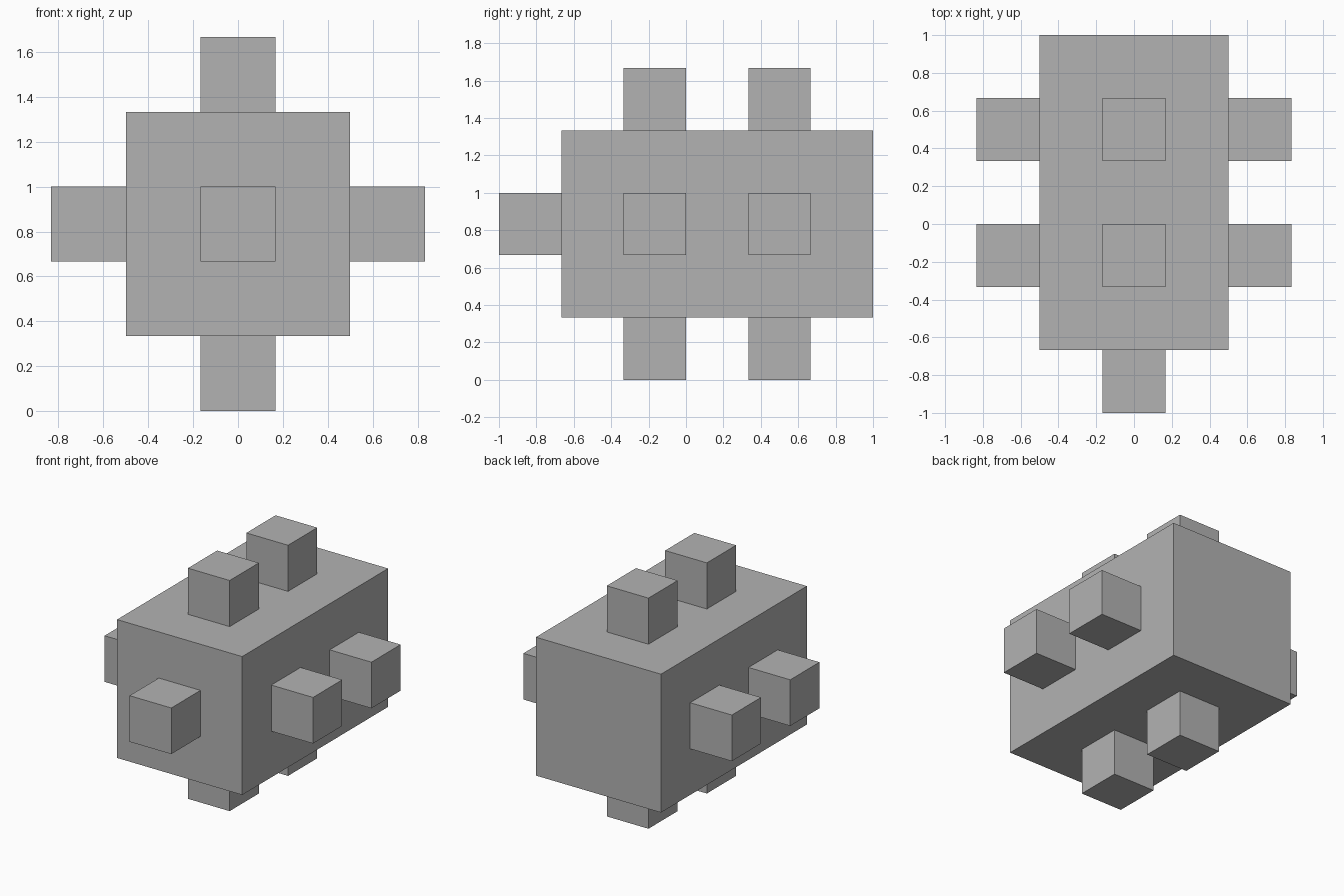
import bpy
from mathutils import Vector

default = bpy.data.objects.get("Cube")
if default:
    bpy.data.objects.remove(default, do_unlink=True)

grey = bpy.data.materials.new("plain_grey")
grey.use_nodes = True
colour = (0.45, 0.45, 0.45, 1)
grey.diffuse_color = colour
grey.node_tree.nodes["Principled BSDF"].inputs["Base Color"].default_value = colour

UNIT = 1 / 3  # edge of one small block


def block(name, centre, size):
    """Flat-faced box, with centre and size given in block units."""
    bpy.ops.mesh.primitive_cube_add(size=1, location=Vector(centre) * UNIT)
    obj = bpy.context.object
    obj.name = name
    for v in obj.data.vertices:
        v.co = [c * s * UNIT for c, s in zip(v.co, size)]
    obj.data.materials.append(grey)
    return obj


# Main body
block("body", (0, 0.5, 2.5), (3, 5, 3))

# Single knob on the front
block("front_knob", (0, -2.5, 2.5), (1, 1, 1))

# Two knobs on each long side, the top and the bottom
sides = {"left": (2, 0), "right": (-2, 0), "top": (0, 2), "bottom": (0, -2)}
for side, (x, z) in sides.items():
    for row, y in (("front", -0.5), ("rear", 1.5)):
        block(f"{side}_{row}_knob", (x, y, 2.5 + z), (1, 1, 1))
